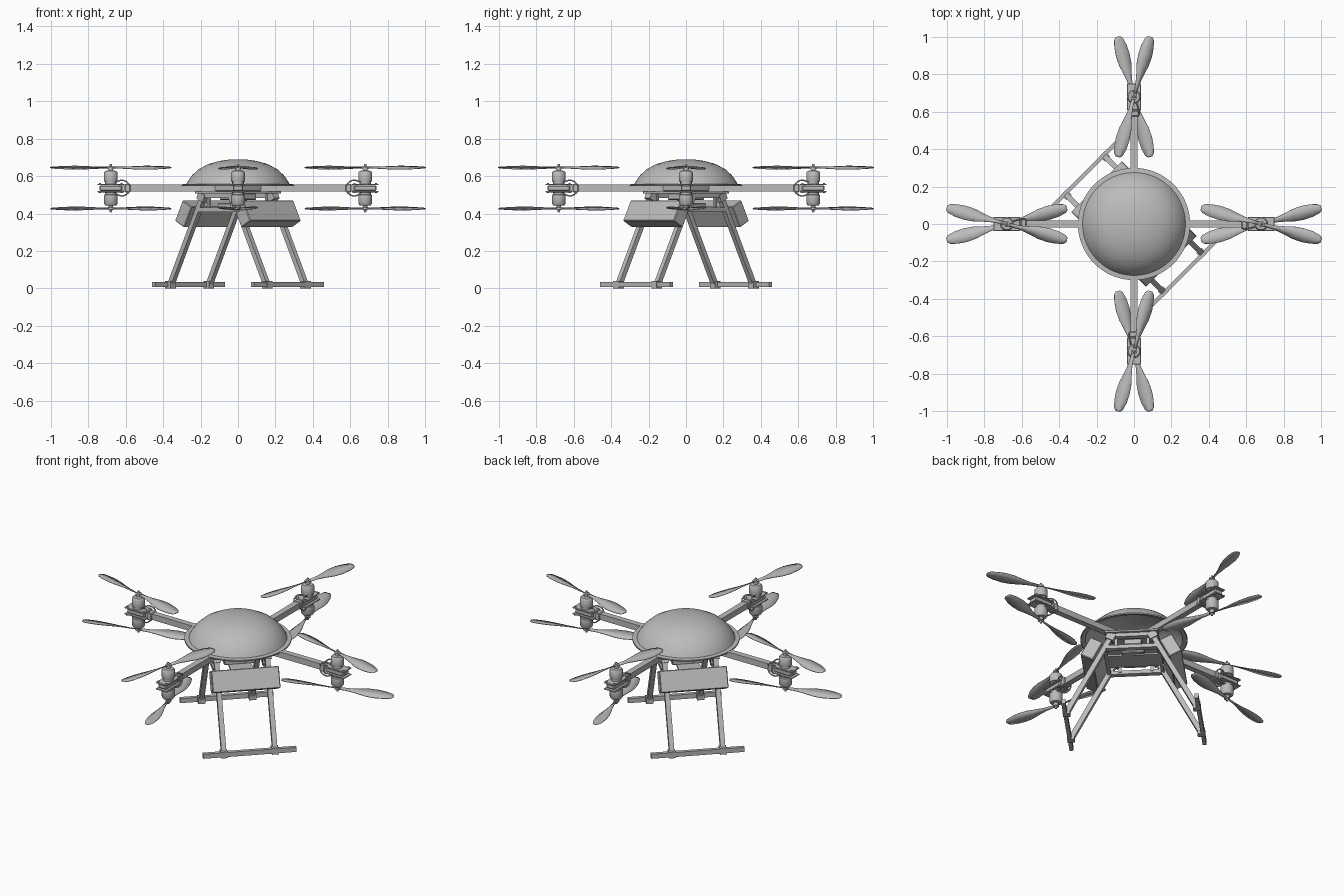
import bpy, bmesh, math
from mathutils import Matrix, Vector

cube = bpy.data.objects.get("Cube")
if cube:
    bpy.data.objects.remove(cube, do_unlink=True)

grey = bpy.data.materials.new("plain grey")
grey.use_nodes = True
grey.diffuse_color = (0.5, 0.5, 0.5, 1)
grey.node_tree.nodes["Principled BSDF"].inputs["Base Color"].default_value = (0.5, 0.5, 0.5, 1)

# Landing frame axes sit diagonally: local x points across the skids, local y along them
DIAGONAL = Matrix.Rotation(math.radians(-45), 4, 'Z')
QUARTERS = [Matrix.Rotation(math.radians(90 * k), 4, 'Z') for k in range(4)]


def link(name, data, matrix):
    obj = bpy.data.objects.new(name, data)
    data.materials.clear()
    data.materials.append(grey)
    obj.matrix_world = matrix
    bpy.context.collection.objects.link(obj)
    return obj


def finish(name, bm, matrix=Matrix(), smooth=False):
    bmesh.ops.recalc_face_normals(bm, faces=bm.faces)
    mesh = bpy.data.meshes.new(name)
    bm.to_mesh(mesh)
    bm.free()
    obj = link(name, mesh, matrix)
    if smooth:
        bpy.ops.object.select_all(action='DESELECT')
        obj.select_set(True)
        bpy.context.view_layer.objects.active = obj
        bpy.ops.object.shade_smooth_by_angle(angle=math.radians(35))
    return obj


def box(name, centre, size, matrix=Matrix(), tilt=0, bevel=0):
    bm = bmesh.new()
    place = (Matrix.Translation(centre) @ Matrix.Rotation(tilt, 4, 'Y')
             @ Matrix.Diagonal((*size, 1)))
    bmesh.ops.create_cube(bm, size=1, matrix=place)
    if bevel:
        bmesh.ops.bevel(bm, geom=bm.edges[:], offset=bevel, segments=1, affect='EDGES')
    return finish(name, bm, matrix)


def beam(name, start, end, width, matrix=Matrix()):
    a, b = Vector(start), Vector(end)
    bm = bmesh.new()
    turn = (b - a).to_track_quat('Z', 'Y').to_matrix().to_4x4()
    place = (Matrix.Translation((a + b) / 2) @ turn
             @ Matrix.Diagonal((width, width, (b - a).length, 1)))
    bmesh.ops.create_cube(bm, size=1, matrix=place)
    return finish(name, bm, matrix)


def lathe(name, profile, matrix=Matrix(), steps=24):
    bm = bmesh.new()
    verts = [bm.verts.new((r, 0, z)) for r, z in profile]
    edges = [bm.edges.new(pair) for pair in zip(verts, verts[1:])]
    bmesh.ops.spin(bm, geom=verts + edges, cent=(0, 0, 0), axis=(0, 0, 1),
                   angle=math.tau, steps=steps)
    bmesh.ops.remove_doubles(bm, verts=bm.verts, dist=0.0005)
    return finish(name, bm, matrix, smooth=True)


def propeller(name, matrix):
    # Two twisted blades, each a row of chords along the radius
    stations = [(0.01, 0.008), (0.07, 0.011), (0.12, 0.02), (0.18, 0.034), (0.23, 0.038),
                (0.28, 0.034), (0.32, 0.024), (0.333, 0.012)]
    bm = bmesh.new()
    for side in (1, -1):
        rows = []
        for r, half in stations:
            pitch = math.radians(24 - 50 * r)
            rows.append([bm.verts.new((side * r, side * s * half * math.cos(pitch),
                                       s * half * math.sin(pitch) + (1 - s * s) * 0.002))
                         for s in (-1, 0, 1)])
        for a, b in zip(rows, rows[1:]):
            for i in range(2):
                bm.faces.new((a[i], a[i + 1], b[i + 1], b[i]))
    obj = finish(name, bm, matrix, smooth=True)
    solid = obj.modifiers.new("thickness", 'SOLIDIFY')
    solid.thickness = 0.004
    solid.offset = 0


def wire(name, points, matrix):
    curve = bpy.data.curves.new(name, 'CURVE')
    curve.dimensions = '3D'
    curve.bevel_depth = 0.004
    curve.bevel_resolution = 1
    curve.resolution_u = 5
    spline = curve.splines.new('BEZIER')
    spline.bezier_points.add(len(points) - 1)
    for knot, point in zip(spline.bezier_points, points):
        knot.co = point
        knot.handle_left_type = knot.handle_right_type = 'AUTO'
    link(name, curve, matrix)


# Domed canopy with a thin rim, hollow underneath
dome = lathe("dome_canopy", [(0.3, 0.548), (0.3, 0.556), (0.275, 0.558), (0.266, 0.575),
                             (0.245, 0.605), (0.21, 0.637), (0.16, 0.664), (0.1, 0.681),
                             (0.05, 0.688), (0, 0.69)], steps=64)
shell = dome.modifiers.new("shell", 'SOLIDIFY')
shell.thickness = 0.004

# Arms with coaxial motor pairs
MID = 0.536
for k, turn in enumerate(QUARTERS):
    tag = f"_{k + 1}"
    box("arm" + tag, (0.335, 0, MID + 0.001), (0.61, 0.036, 0.036), turn)
    hub = turn @ Matrix.Translation((0.68, 0, MID))
    box("motor_mount" + tag, (0, 0, 0), (0.12, 0.056, 0.03), hub, bevel=0.006)
    for s in (-1, 1):
        box("mount_plate" + tag, (0, 0, s * 0.019), (0.142, 0.074, 0.007), hub, bevel=0.002)
        for x in (-0.058, 0.058):
            for y in (-0.028, 0.028):
                box("mount_bolt" + tag, (x, y, s * 0.024), (0.01, 0.01, 0.006), hub)
    box("arm_clamp" + tag, (-0.09, 0, 0), (0.03, 0.05, 0.046), hub, bevel=0.004)
    for label, flip in (("upper", 1), ("lower", -1)):
        side = hub @ Matrix.Diagonal((1, 1, flip, 1))
        # Flip by rotation about x so that normals stay outward
        if flip < 0:
            side = hub @ Matrix.Rotation(math.pi, 4, 'X')
        lathe(label + "_motor" + tag, [(0, 0.022), (0.03, 0.022), (0.03, 0.034), (0.036, 0.036),
                                       (0.037, 0.04), (0.037, 0.082), (0.03, 0.092),
                                       (0.012, 0.094), (0, 0.094)], side)
        lathe(label + "_shaft" + tag, [(0, 0.09), (0.013, 0.09), (0.013, 0.102), (0.017, 0.103),
                                       (0.017, 0.114), (0.008, 0.117), (0.006, 0.128),
                                       (0, 0.13)], side, steps=12)
        propeller(label + "_propeller" + tag,
                  side @ Matrix.Translation((0, 0, 0.109)) @ Matrix.Rotation(math.radians(-15), 4, 'Z'))
        for y in (-0.022, 0.022):
            wire(label + "_motor_wire" + tag,
                 [(-0.025, y * 0.6, 0.03), (-0.06, y, 0.042), (-0.088, y * 1.3, 0.03),
                  (-0.105, y, 0.01)], side)

# Centre plates and stacked electronics
box("upper_plate", (0, 0, 0.512), (0.3, 0.35, 0.01), DIAGONAL)
box("arm_hub", (0, 0, MID + 0.002), (0.2, 0.2, 0.044), DIAGONAL, bevel=0.008)
box("controller_box", (0, 0, 0.49), (0.1, 0.18, 0.035), DIAGONAL, bevel=0.004)
box("lower_tray", (0, 0, 0.42), (0.32, 0.13, 0.01), DIAGONAL)
box("camera_box", (0, 0, 0.438), (0.13, 0.18, 0.035), DIAGONAL, bevel=0.005)
for x in (-0.09, 0.09):
    for y in (-0.13, 0.13):
        beam("plate_post", (x, y, 0.42), (x, y, 0.512), 0.016, DIAGONAL)

# Cross bars joining the legs
for y in (-0.145, 0.145):
    box("lower_cross_bar", (0, y, 0.42), (0.32, 0.032, 0.022), DIAGONAL)
    box("upper_cross_bar", (0, y, 0.495), (0.24, 0.032, 0.022), DIAGONAL)

# Landing skids, leaning legs and tilted battery packs on both sides
for label, s in (("front", 1), ("back", -1)):
    box(label + "_skid", (s * 0.374, 0, 0.02), (0.022, 0.53, 0.028), DIAGONAL)
    for y in (-0.145, 0.145):
        beam(label + "_leg", (s * 0.365, y, 0.015), (s * 0.108, y, 0.505), 0.028, DIAGONAL)
        box(label + "_leg_foot", (s * 0.366, y, 0.019), (0.042, 0.04, 0.038), DIAGONAL)
        box(label + "_leg_bracket", (s * 0.118, y, 0.488), (0.05, 0.042, 0.04), DIAGONAL,
            tilt=-s * 0.48)
    box(label + "_battery_pack", (s * 0.222, 0, 0.398), (0.078, 0.385, 0.124), DIAGONAL,
        tilt=-s * 0.48, bevel=0.004)
    beam(label + "_battery_rail", (s * 0.15, -0.16, 0.42), (s * 0.15, 0.16, 0.42), 0.018, DIAGONAL)
